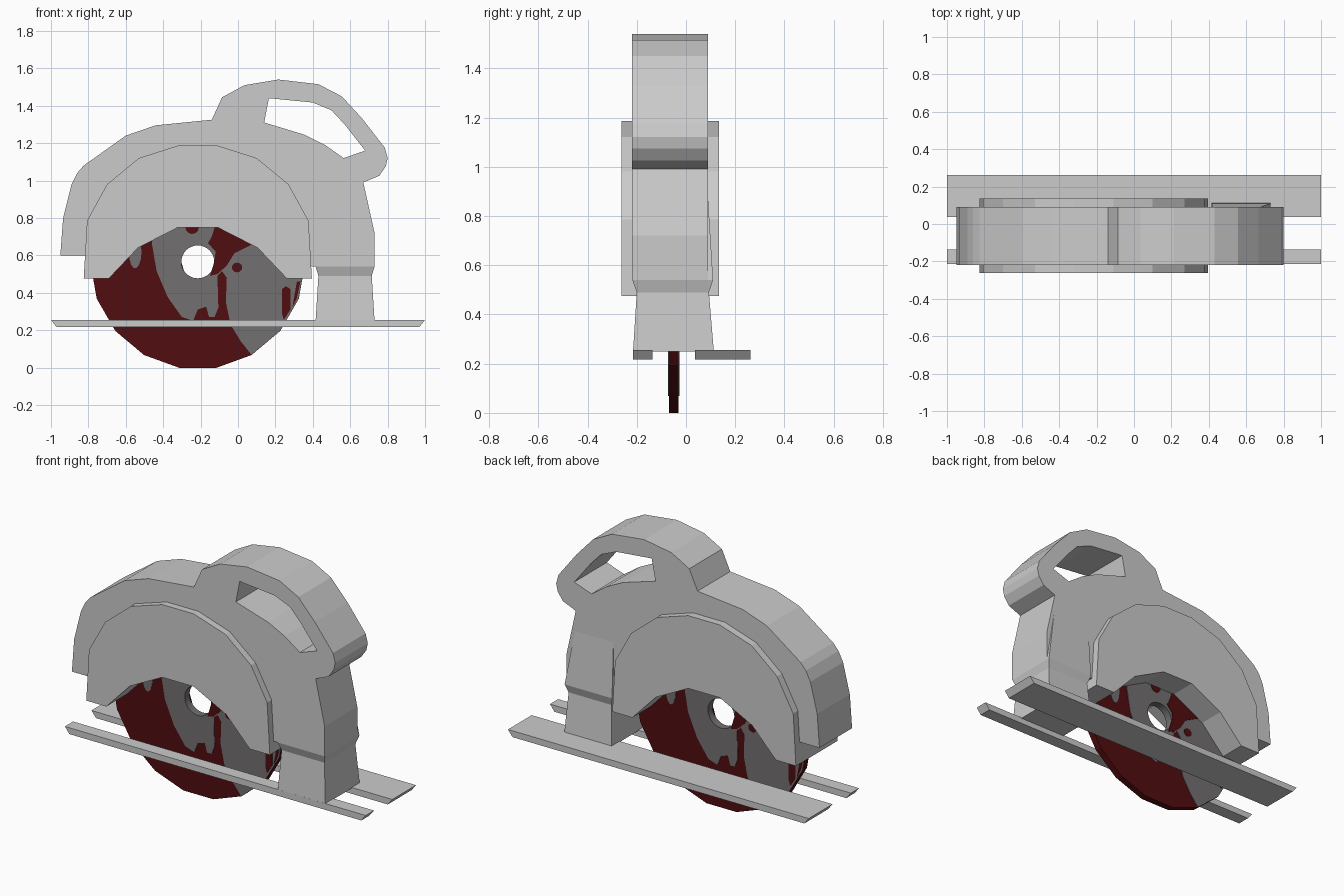
import bpy, bmesh, math

if "Cube" in bpy.data.objects:
    bpy.data.objects.remove(bpy.data.objects["Cube"])


def material(name, rgb):
    m = bpy.data.materials.new(name)
    m.diffuse_color = (*rgb, 1)
    m.use_nodes = True
    m.node_tree.nodes["Principled BSDF"].inputs["Base Color"].default_value = m.diffuse_color
    return m


GREY = material("light_grey", (0.6, 0.6, 0.6))
STEEL = material("dark_steel", (0.17, 0.163, 0.163))
RED = material("dark_red", (0.082, 0.004, 0.005))


def finish(name, bm, *mats):
    bmesh.ops.recalc_face_normals(bm, faces=bm.faces[:])
    me = bpy.data.meshes.new(name)
    bm.to_mesh(me)
    bm.free()
    for m in mats:
        me.materials.append(m)
    ob = bpy.data.objects.new(name, me)
    bpy.context.collection.objects.link(ob)
    return ob


def prism(name, loops, y0, y1, *mats):
    """Fill x-z outlines (extra loops are holes) and extend from y0 to y1."""
    bm = bmesh.new()
    rings = []
    edges = []
    for loop in loops:
        vs = [bm.verts.new((x, y0, z)) for x, z in loop]
        rings.append(vs)
        edges += [bm.edges.new((vs[i - 1], vs[i])) for i in range(len(vs))]
    bmesh.ops.triangle_fill(bm, use_beauty=True, edges=edges, normal=(0, -1, 0))
    front = bm.faces[:]
    back = {v: bm.verts.new((v.co.x, y1, v.co.z)) for vs in rings for v in vs}
    for f in front:
        bm.faces.new([back[v] for v in reversed(f.verts)])
    for vs in rings:
        for i in range(len(vs)):
            a, b = vs[i - 1], vs[i]
            bm.faces.new((a, b, back[b], back[a]))
    return finish(name, bm, *mats)


CX, CZ = -0.215, 0.565  # blade centre


def on_blade(deg, r=0.575):
    a = math.radians(deg)  # measured from straight down
    return (CX + r * math.sin(a), CZ - r * math.cos(a))


def circle(x, z, rx, rz, n):
    return [(x + rx * math.cos(2 * math.pi * i / n), z + rz * math.sin(2 * math.pi * i / n))
            for i in range(n)]


# housing with the handle loop and its grip opening
housing = [(-0.95, 0.60), (-0.935, 0.80), (-0.89, 0.98), (-0.86, 1.04), (-0.825, 1.08),
           (-0.60, 1.24), (-0.44, 1.295), (-0.14, 1.325), (-0.085, 1.445), (0.035, 1.51),
           (0.215, 1.54), (0.43, 1.515), (0.555, 1.45), (0.665, 1.33), (0.785, 1.175),
           (0.80, 1.12), (0.79, 1.075), (0.755, 1.025), (0.67, 0.99), (0.73, 0.72),
           (0.73, 0.54), (0.31, 0.54), (0.10, 0.70), (-0.10, 0.80), (-0.33, 0.80),
           (-0.55, 0.70), (-0.74, 0.60)]
grip_opening = [(0.165, 1.44), (0.40, 1.417), (0.50, 1.375), (0.57, 1.30), (0.68, 1.16),
                (0.565, 1.12), (0.465, 1.19), (0.355, 1.245), (0.14, 1.31)]
prism("housing_and_handle", [housing, grip_opening], -0.22, 0.09, GREY)

# blade guard, symmetrical about the blade centre
half = [(0.105, 1.187), (0.315, 1.12), (0.485, 0.98), (0.592, 0.785), (0.61, 0.475),
        (0.477, 0.475), (0.32, 0.64), (0.105, 0.75)]
guard = [(CX + x, z) for x, z in half] + [(CX - x, z) for x, z in reversed(half)]
prism("blade_guard", [guard], -0.262, 0.135, GREY)

# flared foot: stacked rectangular sections (z, x0, x1, y0, y1)
bm = bmesh.new()
rings = []
for z, x0, x1, y0, y1 in [(0.25, 0.415, 0.73, -0.215, 0.113), (0.49, 0.43, 0.715, -0.20, 0.093),
                          (0.54, 0.415, 0.73, -0.218, 0.11), (0.90, 0.42, 0.67, -0.20, 0.088)]:
    rings.append([bm.verts.new(c) for c in
                  ((x0, y0, z), (x1, y0, z), (x1, y1, z), (x0, y1, z))])
bm.faces.new(rings[0])
bm.faces.new(rings[-1])
for lo, hi in zip(rings, rings[1:]):
    for i in range(4):
        bm.faces.new((lo[i - 1], lo[i], hi[i], hi[i - 1]))
finish("foot", bm, GREY)

# base rails with slanted ends
rail = [(-1, 0.255), (1, 0.255), (0.97, 0.217), (-0.97, 0.217)]
prism("front_rail", [rail], -0.215, -0.137, GREY)
prism("rear_rail", [rail], 0.037, 0.262, GREY)

# blade disc: red with a steel bore
bore = circle(CX, CZ, 0.088, 0.088, 32)
blade = prism("blade", [[on_blade(10 + 20 * i) for i in range(18)], bore],
              -0.07, -0.03, RED, STEEL)
for p in blade.data.polygons:
    c = p.center
    if abs(p.normal.y) < 0.5 and math.hypot(c.x - CX, c.z - CZ) < 0.2:
        p.material_index = 1

# painted areas: clean steel, then red drips over it
steel = [(-0.46, 0.79), (-0.46, 0.66), (-0.435, 0.515), (-0.375, 0.375), (-0.30, 0.27),
         (-0.24, 0.25), (-0.215, 0.31), (-0.17, 0.325), (-0.155, 0.27), (-0.125, 0.27),
         (-0.105, 0.32), (-0.11, 0.49), (-0.085, 0.515), (-0.06, 0.48), (-0.065, 0.35),
         (-0.04, 0.23), (0.015, 0.14)]
steel += [on_blade(a, 0.574) for a in range(30, 191, 20)]
splash = [(-0.11, 0.80), (0.0, 0.80), (0.08, 0.66), (-0.02, 0.61), (-0.06, 0.545),
          (-0.11, 0.50), (-0.15, 0.49), (-0.125, 0.57), (-0.12, 0.62), (-0.16, 0.665),
          (-0.14, 0.70)]
side_drip = [(0.235, 0.42), (0.257, 0.435), (0.28, 0.42), (0.28, 0.31), (0.245, 0.255),
             (0.235, 0.29)]
edge_drip = [(0.315, 0.46), (0.334, 0.46), (0.314, 0.37), (0.29, 0.32)]
patches = [("clean_steel", [steel, bore], 0.003, STEEL),
           ("steel_streak", [circle(-0.55, 0.62, 0.034, 0.09, 14)], 0.003, STEEL),
           ("red_splash", [splash], 0.006, RED),
           ("red_spot", [circle(-0.005, 0.535, 0.028, 0.026, 12)], 0.006, RED),
           ("red_top_drip", [circle(-0.245, 0.75, 0.036, 0.036, 12)], 0.006, RED),
           ("red_side_drip", [side_drip], 0.006, RED),
           ("red_edge_drip", [edge_drip], 0.006, RED)]
for name, loops, t, mat in patches:
    prism("front_" + name, loops, -0.07 - t, -0.069, mat)
    flipped = [[(2 * CX - x, z) for x, z in loop] for loop in loops]
    prism("rear_" + name, flipped, -0.031, -0.03 + t, mat)
